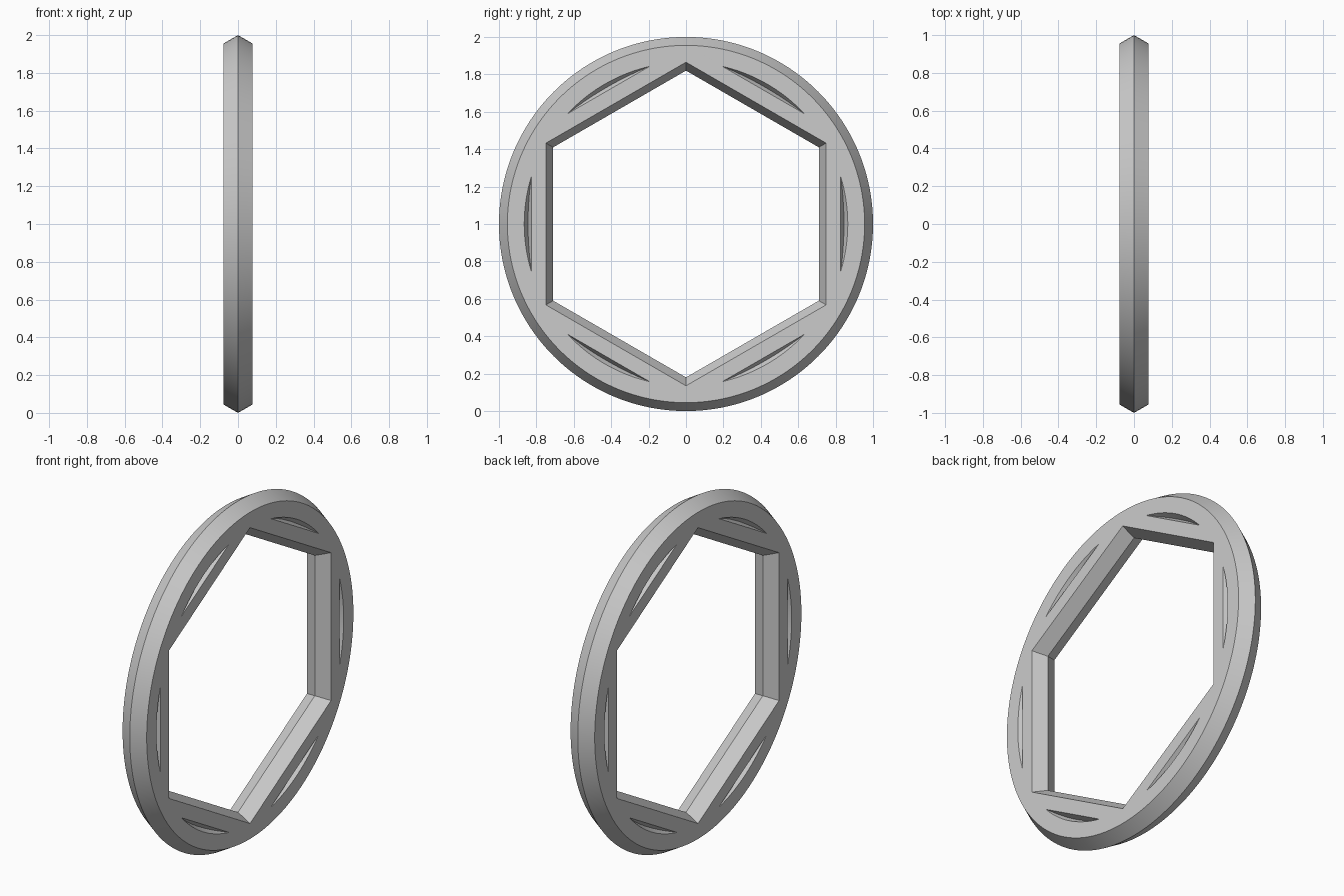
import bpy
from math import pi, radians

if "Cube" in bpy.data.objects:
    bpy.data.objects.remove(bpy.data.objects["Cube"])

MAJOR, MINOR = 0.91, 0.09  # hexagonal cross-section shared by both rings


def ring(name, segments):
    """Upright ring around the x axis with a six-sided cross-section."""
    bpy.ops.mesh.primitive_torus_add(
        major_segments=segments, minor_segments=6,
        major_radius=MAJOR, minor_radius=MINOR,
        location=(0, 0, MAJOR + MINOR), rotation=(0, pi / 2, 0))
    obj = bpy.context.object
    obj.name = name
    bpy.ops.object.transform_apply(location=True, rotation=True, scale=True)
    return obj


# Hexagonal inner frame, its corners touching the round rim
hexagon = ring("hexagon_frame", 6)

# Round outer rim fused with the frame, leaving six crescent recesses
rim = ring("hexagonal_ring", 192)
fuse = rim.modifiers.new("fuse", "BOOLEAN")
fuse.operation = "UNION"
fuse.solver = "EXACT"
fuse.object = hexagon
bpy.ops.object.modifier_apply(modifier=fuse.name)
bpy.data.objects.remove(hexagon)

# Smooth round surfaces, crisp bevel and hexagon edges
bpy.ops.object.shade_smooth_by_angle(angle=radians(20))
